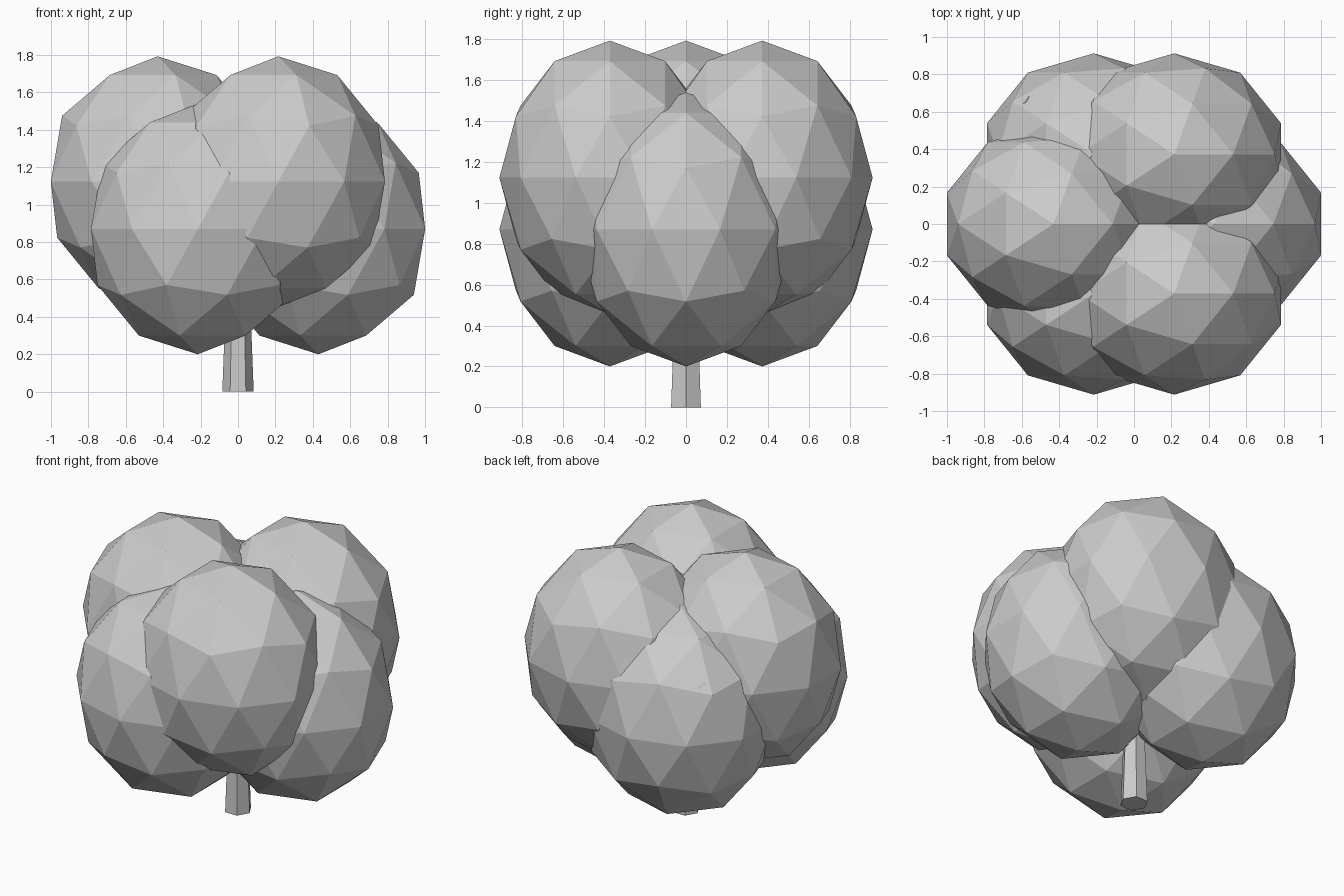
import bpy
from math import cos, sin, radians
from mathutils import Vector

cube = bpy.data.objects.get("Cube")
if cube:
    bpy.data.objects.remove(cube, do_unlink=True)

# Single plain grey
grey = bpy.data.materials.new("plain grey")
grey.use_nodes = True
colour = (0.6, 0.6, 0.6, 1)
grey.diffuse_color = colour
grey.node_tree.nodes["Principled BSDF"].inputs["Base Color"].default_value = colour


def finish(name):
    obj = bpy.context.object
    obj.name = name
    obj.data.materials.append(grey)
    bpy.ops.object.shade_flat()
    return obj


def limb(name, start, end, r1, r2):
    """Tapered six-sided limb between two points."""
    start, end = Vector(start), Vector(end)
    axis = end - start
    bpy.ops.mesh.primitive_cone_add(vertices=6, radius1=r1, radius2=r2,
                                    depth=axis.length, location=(start + end) / 2)
    obj = finish(name)
    if axis.x or axis.y:
        obj.rotation_euler = axis.to_track_quat('Z', 'Y').to_euler()
    else:
        obj.rotation_euler.z = radians(30)
    return obj


# Foliage: two staggered rings of three faceted clumps
for level, height, turn in (("lower", 0.87, 0), ("upper", 1.123, 60)):
    for i in range(3):
        a = radians(turn + 120 * i)
        bpy.ops.mesh.primitive_ico_sphere_add(
            subdivisions=2, radius=1,
            location=(0.43 * cos(a), 0.43 * sin(a), height))
        clump = finish(f"{level}_foliage_{i + 1}")
        clump.scale = (0.6, 0.54, 0.67)

# Trunk, and one branch whose tip just breaks the foliage
limb("trunk", (0, 0, 0), (0, 0, 1), 0.084, 0.045)
limb("branch", (0, 0, 0.7), (-0.595, 0.665, 1.2), 0.045, 0.04)
